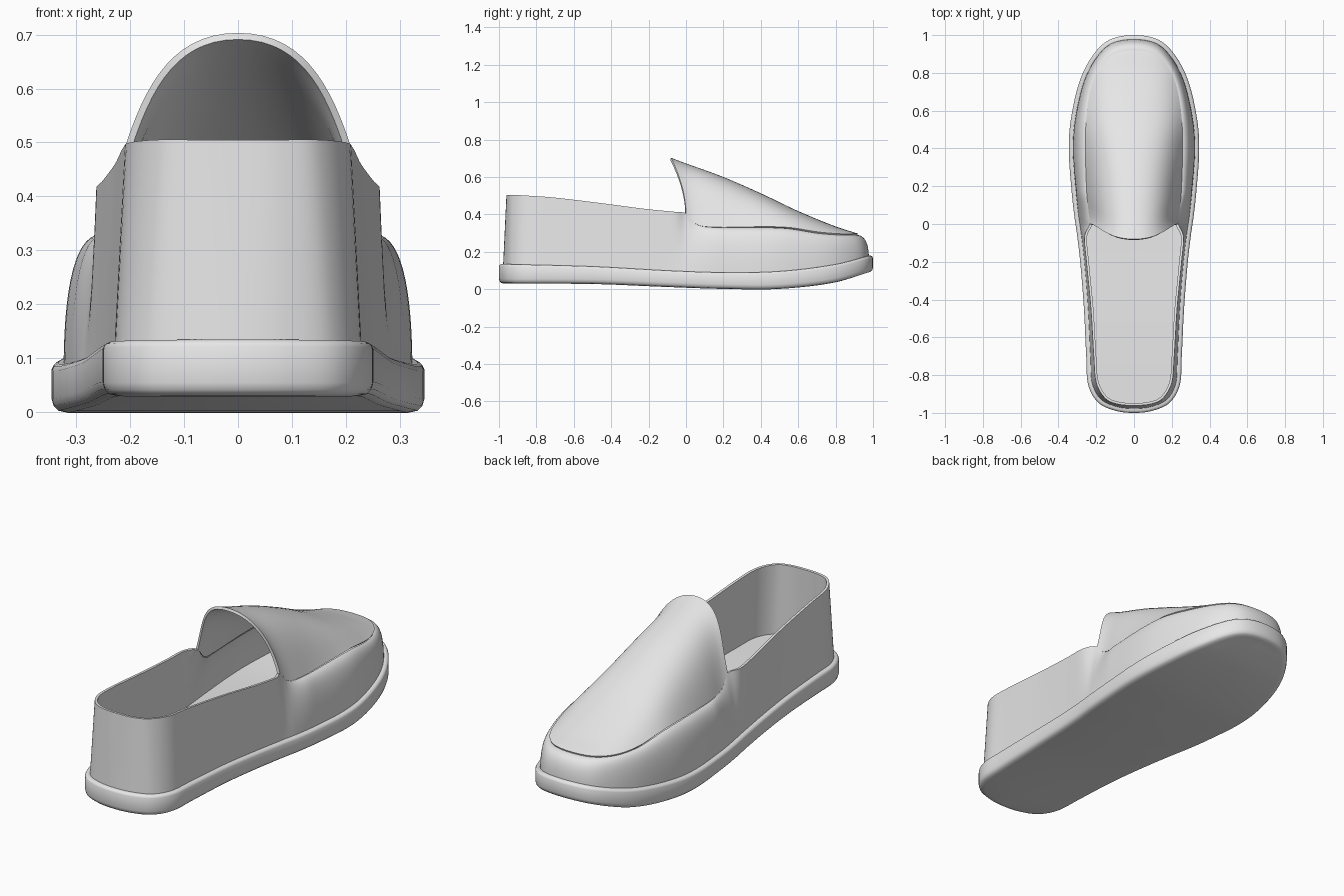
import bpy
from mathutils import Vector

cube = bpy.data.objects.get("Cube")
if cube:
    bpy.data.objects.remove(cube)

grey = bpy.data.materials.new("light_grey")
grey.use_nodes = True
grey.diffuse_color = (0.8, 0.8, 0.8, 1)
grey.node_tree.nodes["Principled BSDF"].inputs["Base Color"].default_value = (0.8, 0.8, 0.8, 1)

STEPS = 7      # smooth steps between two stations
CORNER = 8     # station where the collar meets the tongue

# Half shoe from toe to heel: sole outline x, y, then top line of the wall x, y, z
STATIONS = [
    (0, 1, 0, .915, .29), (.13, .975, .11, .895, .29), (.22, .89, .185, .82, .29),
    (.29, .75, .23, .7, .3), (.335, .55, .252, .54, .325), (.345, .38, .256, .38, .33),
    (.33, .17, .25, .17, .33), (.317, .05, .24, .06, .345), (.31, 0, .235, 0, .405),
    (.3, -.07, .262, -.07, .415), (.283, -.22, .25, -.22, .43), (.265, -.45, .228, -.45, .46),
    (.253, -.7, .213, -.7, .49), (.243, -.85, .2, -.84, .5), (.19, -.945, .15, -.925, .505),
    (.1, -.988, .08, -.955, .505), (0, -1, 0, -.96, .505)]

# Heights along y: sole bottom and top, and the ridge of the vamp
SOLE = [(-1, .03, .135), (-.5, .028, .122), (-.1, .012, .1), (.2, .002, .09),
        (.5, .002, .096), (.8, .035, .132), (1, .09, .18)]
RIDGE = [(-.08, .7), (0, .67), (.2, .597), (.4, .51), (.6, .415), (.8, .333), (.915, .296)]


def spline(p0, p1, p2, p3, t):
    """Smooth curve through p1 and p2, for tuples of any length."""
    return tuple(b + .5 * t * (c - a + t * (2*a - 5*b + 4*c - d + t * (3*(b - c) + d - a)))
                 for a, b, c, d in zip(p0, p1, p2, p3))


def height(table, y, column):
    """Smoothly interpolated table value at y."""
    y = min(max(y, table[0][0]), table[-1][0])
    k = next(i for i in range(len(table) - 1) if y <= table[i + 1][0])

    def slope(i):
        a, b = table[max(i - 1, 0)], table[min(i + 1, len(table) - 1)]
        return (b[column] - a[column]) / (b[0] - a[0])

    a, b = table[k], table[k + 1]
    w = b[0] - a[0]
    t = (y - a[0]) / w
    rise = t * t * (3 - 2 * t)
    return (a[column] * (1 - rise) + b[column] * rise
            + w * t * (1 - t) * ((1 - t) * slope(k) - t * slope(k + 1)))


def resample(rows):
    """Densify the stations, mirrored past both ends so the curve closes smoothly."""
    def flip(r):
        return (-r[0], r[1], -r[2], r[3], r[4])
    ext = [flip(rows[1])] + rows + [flip(rows[-2])]
    out = [spline(*ext[i:i + 4], s / STEPS) for i in range(len(rows) - 1) for s in range(STEPS)]
    return out + [rows[-1]]


def inset(outline, d):
    """Move the half outline inward by d."""
    result = []
    for i, p in enumerate(outline):
        if i in (0, len(outline) - 1):
            result.append(Vector((0, p.y - d if i == 0 else p.y + d)))
            continue
        along = (outline[i + 1] - outline[i - 1]).normalized()
        result.append(Vector((max(p.x + along.y * d, 0), p.y - along.x * d)))
    return result


def bezier(points, count):
    """Sample a Bezier curve of any degree."""
    out = []
    for j in range(count + 1):
        t, pts = j / count, points
        while len(pts) > 1:
            pts = [a.lerp(b, t) for a, b in zip(pts, pts[1:])]
        out.append(pts[0])
    return out


def make_part(name, columns, thickness=0):
    """Skin columns of points, mirror to the other side and optionally thicken."""
    n = len(columns[0])
    faces = [(i * n + j, i * n + j + 1, (i + 1) * n + j + 1, (i + 1) * n + j)
             for i in range(len(columns) - 1) for j in range(n - 1)]
    mesh = bpy.data.meshes.new(name)
    mesh.from_pydata([p for c in columns for p in c], [], faces)
    mesh.materials.append(grey)
    obj = bpy.data.objects.new(name, mesh)
    bpy.context.collection.objects.link(obj)
    bpy.ops.object.select_all(action='DESELECT')
    obj.select_set(True)
    bpy.context.view_layer.objects.active = obj
    bpy.ops.object.mode_set(mode='EDIT')
    bpy.ops.mesh.select_all(action='SELECT')
    bpy.ops.mesh.remove_doubles(threshold=.0005)
    bpy.ops.object.mode_set(mode='OBJECT')
    mirror = obj.modifiers.new("mirror", 'MIRROR')
    mirror.merge_threshold = .0005
    bpy.ops.object.modifier_apply(modifier="mirror")
    if thickness:
        solid = obj.modifiers.new("thickness", 'SOLIDIFY')
        solid.thickness = thickness
        solid.offset = -1
        bpy.ops.object.modifier_apply(modifier="thickness")
    bpy.ops.object.shade_smooth_by_angle(angle=.7)
    return obj


rows = resample(STATIONS)
outline = [Vector(r[:2]) for r in rows]
top_line = [Vector(r[2:]) for r in rows]


def sole_z(p, column):
    return height(SOLE, p.y, column)


# Sole: slab with rounded edges following the curved ground line
rings = {d: inset(outline, d) for d in (0, .004, .012, .03)}
profile = [(.03, 1, 0), (.012, 1, .004), (.004, 1, .012), (0, 1, .025),
           (0, 2, -.012), (.004, 2, -.004), (.012, 2, 0), (.03, 2, 0)]
columns = []
for i, edge in enumerate(outline):
    col = [Vector((*rings[d][i], sole_z(edge, c) + dz)) for d, c, dz in profile]
    low, high = col[0].copy(), col[-1].copy()
    low.x = high.x = 0
    columns.append([low] + col + [high])
make_part("sole", columns)

# Insole: footbed inside the wall
columns = []
for p in inset(outline, .034):
    z = sole_z(p, 2) + .012
    columns.append([Vector((p.x, p.y, z)), Vector((0, p.y, z))])
make_part("insole", columns)

# Wall: upright at the heel, bulging over the toes
columns = []
for base, top in zip(inset(outline, .022), top_line):
    foot = Vector((base.x, base.y, sole_z(base, 2) - .008))
    bulge = min(max((top.y + .06) / .22, 0), 1)
    shoulder = Vector((base.x, base.y, top.z))
    control = foot.lerp(top, .5).lerp(shoulder, .95 * bulge)
    columns.append(bezier([foot, control, top], 14))
make_part("wall", columns, .013)

# Vamp: arched top panel that rises into the tongue, with a small lip over the seam
columns = []
for seam in top_line[:CORNER * STEPS + 1]:
    ridge_y = seam.y - .08 * max(0, 1 - seam.y / .3)
    ridge = Vector((0, ridge_y, height(RIDGE, ridge_y, 1) + .003))
    lip = min(max(seam.y / .6, 0), 1) * .007
    start = Vector((seam.x * (1 + lip), seam.y + lip * .5, seam.z + lip))
    ridge.z = max(ridge.z, start.z)
    side = Vector((seam.x * .82, seam.y, start.z + .5 * (ridge.z - start.z)))
    crown = Vector((seam.x * .64, ridge_y, ridge.z))
    columns.append(bezier([start, side, crown, ridge], 18))
make_part("vamp", columns, .013)
